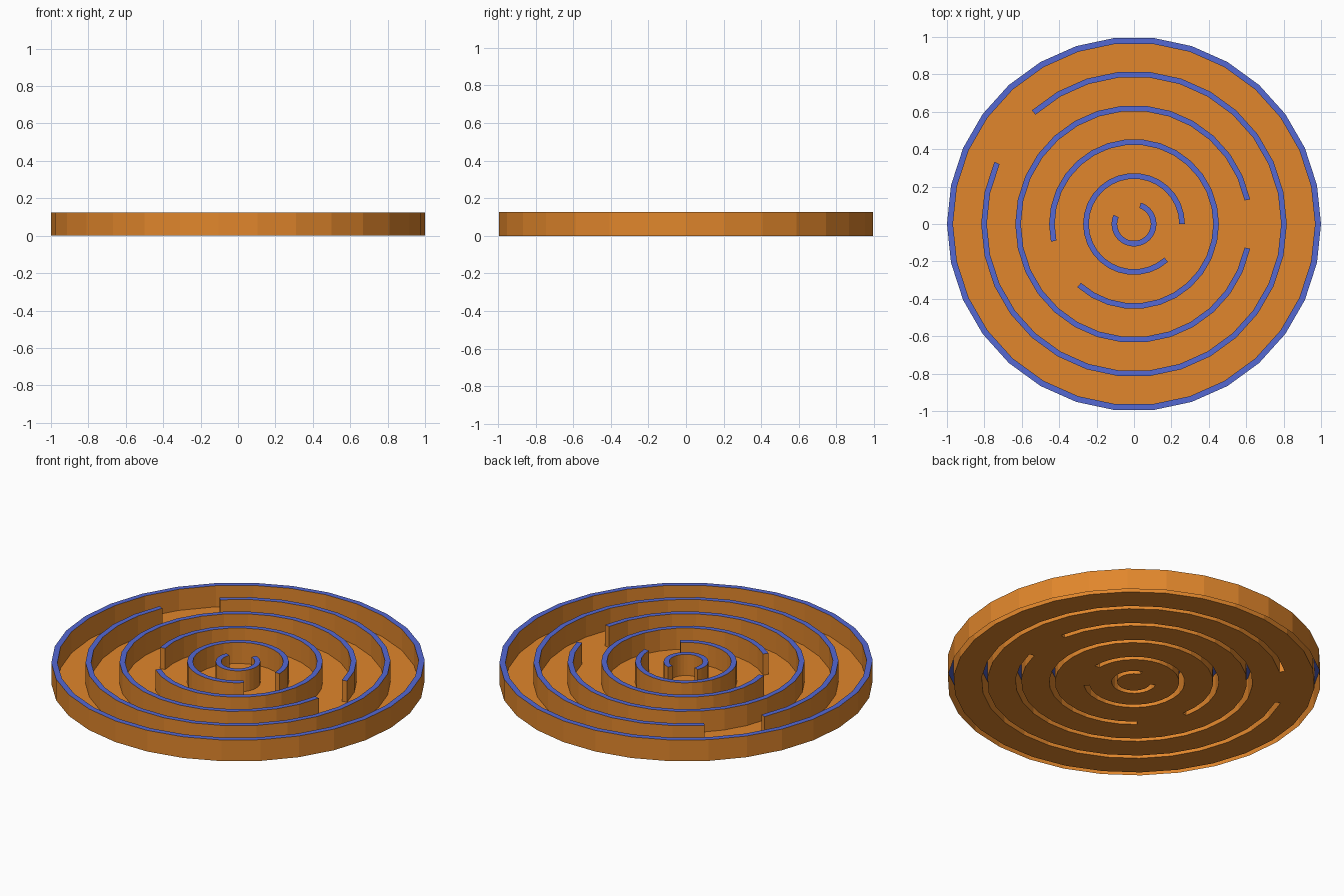
import bpy, bmesh
from math import cos, sin, tau

if "Cube" in bpy.data.objects:
    bpy.data.objects.remove(bpy.data.objects["Cube"])

SIDES = 30
HEIGHT = 0.125
# Each wall: inner radius, outer radius, first and last 12-degree step of its gap
WALLS = [
    (0.09, 0.12, 6, 13),
    (0.242, 0.272, 26, 30),
    (0.424, 0.454, 16, 19),
    (0.605, 0.635, -1, 1),
    (0.787, 0.817, 11, 13),
    (0.968, 1.0, 0, 0),
]


def material(name, color):
    m = bpy.data.materials.new(name)
    m.diffuse_color = color
    m.use_nodes = True
    m.node_tree.nodes["Principled BSDF"].inputs["Base Color"].default_value = m.diffuse_color
    return m


def in_gap(step, start, end):
    return (step - start) % SIDES < end - start


bm = bmesh.new()


def circle(r):
    return [bm.verts.new((r * cos(tau * i / SIDES), r * sin(tau * i / SIDES), 0))
            for i in range(SIDES)]


def band(inner, outer):
    faces = []
    for i in range(SIDES):
        j = (i + 1) % SIDES
        faces.append(bm.faces.new((inner[i], outer[i], outer[j], inner[j])))
    return faces


# Floor: a centre disc and alternating bands of wall footprint and corridor
wall_faces = []
previous = None
for r_in, r_out, start, end in WALLS:
    inner, outer = circle(r_in), circle(r_out)
    if previous:
        band(previous, inner)
    else:
        bm.faces.new(inner)
    footprint = band(inner, outer)
    wall_faces += [f for i, f in enumerate(footprint) if not in_gap(i, start, end)]
    previous = outer

# Walls: raised from their footprints, hollow and open underneath
result = bmesh.ops.extrude_face_region(bm, geom=wall_faces, use_keep_orig=False)["geom"]
bmesh.ops.translate(bm, vec=(0, 0, HEIGHT),
                    verts=[g for g in result if isinstance(g, bmesh.types.BMVert)])
leftover = [f for f in wall_faces if f.is_valid and f.calc_center_median().z < 0.01]
if leftover:
    bmesh.ops.delete(bm, geom=leftover, context='FACES_ONLY')

# Blue wall tops
for f in bm.faces:
    if f.calc_center_median().z > HEIGHT - 0.01:
        f.material_index = 1

mesh = bpy.data.meshes.new("round_maze")
bm.to_mesh(mesh)
bm.free()
mesh.materials.append(material("orange", (0.75, 0.24, 0.025, 1)))
mesh.materials.append(material("blue", (0.09, 0.14, 0.65, 1)))
maze = bpy.data.objects.new("round_maze", mesh)
bpy.context.collection.objects.link(maze)
